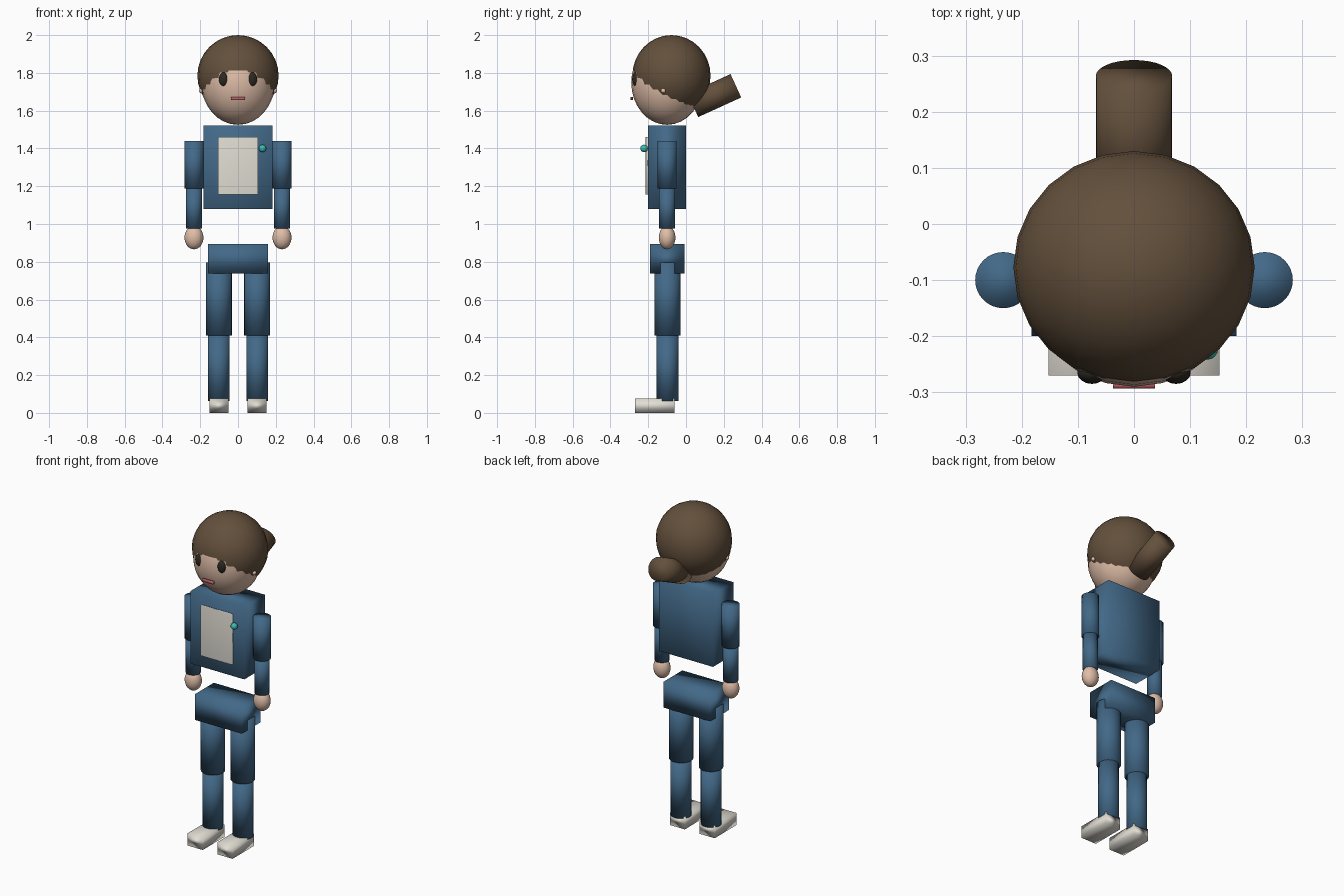
import bpy, math

if "Cube" in bpy.data.objects:
    bpy.data.objects.remove(bpy.data.objects["Cube"])


def make_mat(name, rgb):
    m = bpy.data.materials.new(name)
    m.diffuse_color = (*rgb, 1)
    m.use_nodes = True
    m.node_tree.nodes["Principled BSDF"].inputs["Base Color"].default_value = m.diffuse_color
    return m


BLUE = make_mat("denim_blue", (0.055, 0.14, 0.245))
HAIR = make_mat("hair_brown", (0.125, 0.08, 0.045))
SKIN = make_mat("skin", (0.74, 0.51, 0.39))
CREAM = make_mat("cream", (0.76, 0.73, 0.66))
DARK = make_mat("eye_dark", (0.025, 0.022, 0.016))
LIP = make_mat("lip_red", (0.56, 0.13, 0.15))
TEAL = make_mat("teal", (0.04, 0.5, 0.45))


def finish(name, mat):
    o = bpy.context.object
    o.name = name
    o.data.materials.append(mat)
    bpy.ops.object.shade_smooth()
    return o


def box(name, mat, x, y, z):
    """Box from (min, max) ranges."""
    bpy.ops.mesh.primitive_cube_add(size=1, location=[sum(r) / 2 for r in (x, y, z)])
    bpy.context.object.scale = [r[1] - r[0] for r in (x, y, z)]
    return finish(name, mat)


def ball(name, mat, loc, radii, seg=24, rings=16):
    bpy.ops.mesh.primitive_uv_sphere_add(segments=seg, ring_count=rings, radius=1, location=loc)
    bpy.context.object.scale = radii
    return finish(name, mat)


def limb(name, mat, x, y, z, r):
    """Upright cylinder between two heights."""
    bpy.ops.mesh.primitive_cylinder_add(vertices=32, radius=r, depth=z[1] - z[0],
                                        location=(x, y, sum(z) / 2))
    return finish(name, mat)


# Head, hair cap and ponytail
ball("head", SKIN, (0, -0.10, 1.75), (0.195, 0.19, 0.225))
ball("hair_cap", HAIR, (0, -0.077, 1.785), (0.215, 0.207, 0.215))
tilt, length = math.radians(24.5), 0.25
bpy.ops.mesh.primitive_cylinder_add(
    vertices=32, radius=0.068, depth=length,
    location=(0, 0.264 - math.cos(tilt) * length / 2, 1.628 + math.sin(tilt) * length / 2),
    rotation=(math.pi / 2 - tilt, 0, 0))
# turn the cylinder axis so it points back and down
bpy.context.object.rotation_euler.x = math.pi / 2 + tilt
finish("ponytail", HAIR)
box("mouth", LIP, (-0.037, 0.037), (-0.293, -0.281), (1.657, 1.673))

# Torso, shirt front, badge and hips
box("torso", BLUE, (-0.183, 0.183), (-0.2, 0.0), (1.08, 1.522))
box("shirt_front", CREAM, (-0.105, 0.105), (-0.215, -0.19), (1.155, 1.46))
ball("badge", TEAL, (0.13, -0.222, 1.40), (0.02, 0.02, 0.02), 16, 10)
box("hips", BLUE, (-0.158, 0.158), (-0.19, -0.008), (0.737, 0.895))

# Paired parts
for side, s in (("right", -1), ("left", 1)):
    ball(side + "_eye", DARK, (s * 0.075, -0.265, 1.766), (0.026, 0.02, 0.037), 16, 12)
    ball(side + "_ear", SKIN, (s * 0.194, -0.12, 1.705), (0.012, 0.013, 0.013), 12, 8)
    limb(side + "_upper_arm", BLUE, s * 0.233, -0.1, (1.188, 1.44), 0.05)
    limb(side + "_forearm", BLUE, s * 0.233, -0.1, (0.975, 1.19), 0.042)
    ball(side + "_hand", SKIN, (s * 0.233, -0.1, 0.928), (0.05, 0.044, 0.062))
    limb(side + "_thigh", BLUE, s * 0.101, -0.098, (0.41, 0.797), 0.068)
    limb(side + "_shin", BLUE, s * 0.102, -0.098, (0.064, 0.412), 0.058)
    xs = sorted((s * 0.05, s * 0.152))
    box(side + "_shoe", CREAM, xs, (-0.27, -0.06), (0.0, 0.075))
